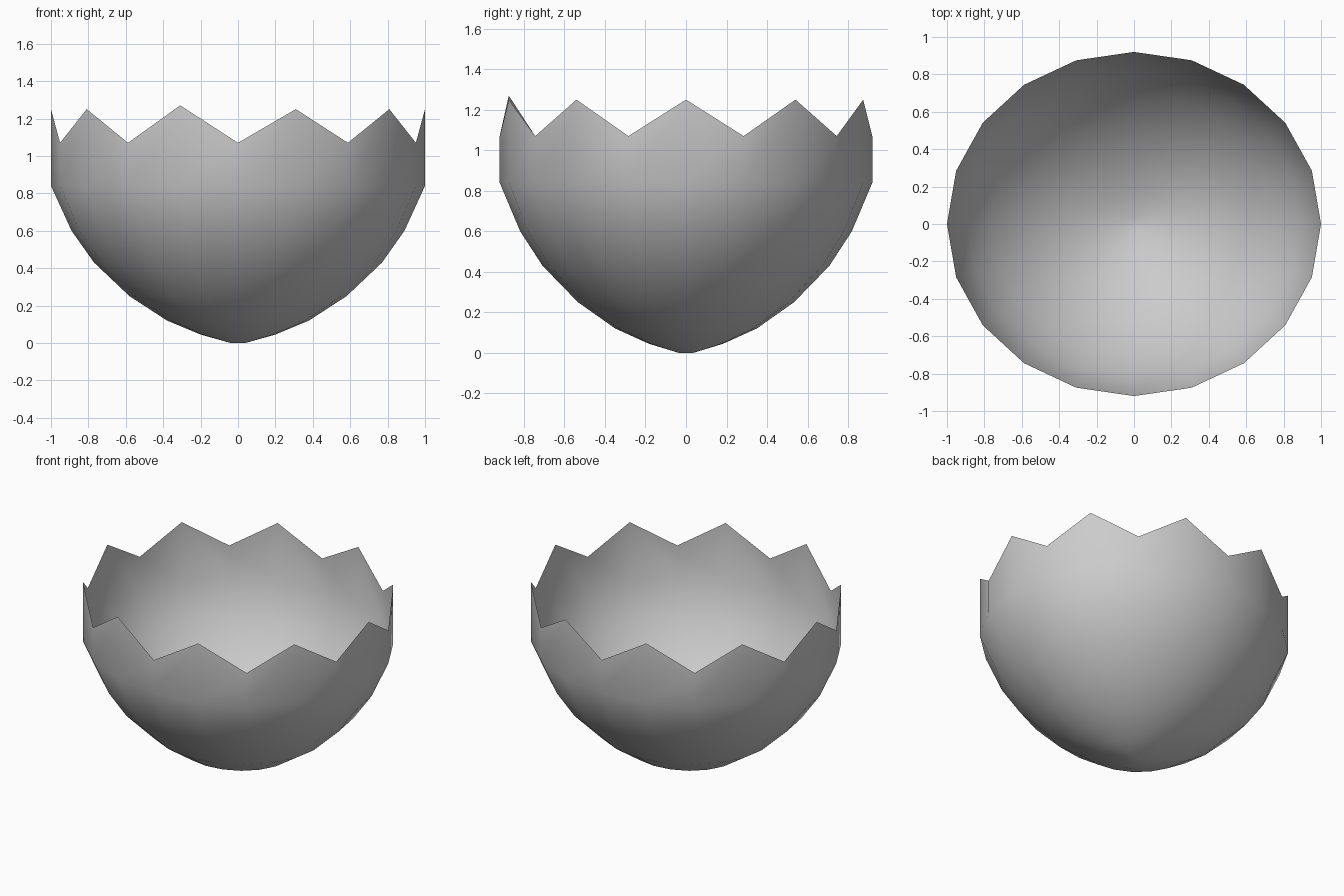
import bpy
import bmesh
from math import cos, sin, pi

if "Cube" in bpy.data.objects:
    bpy.data.objects.remove(bpy.data.objects["Cube"])

SIDES = 20
DEPTH = 0.92          # the bowl is slightly oval
VALLEY, PEAK, TALL_PEAK = 1.07, 1.25, 1.27
TALL_INDEX = 14       # one tooth stands a little higher

# Radius and height of each ring, from the bottom to the start of the wall
PROFILE = [(0.04, 0.0), (0.2, 0.045), (0.38, 0.12), (0.58, 0.25),
           (0.77, 0.43), (0.89, 0.60), (1.0, 0.84)]


def rim_height(i):
    """Zigzag broken edge: peaks on even columns, valleys on odd ones."""
    if i % 2:
        return VALLEY
    return TALL_PEAK if i == TALL_INDEX else PEAK


def make_ring(bm, radius, height):
    ring = []
    for i in range(SIDES):
        a = 2 * pi * i / SIDES
        ring.append(bm.verts.new((radius * cos(a), radius * DEPTH * sin(a), height(i))))
    return ring


# Shell material
grey = bpy.data.materials.new("shell grey")
grey.use_nodes = True
colour = (0.6, 0.6, 0.6, 1.0)
grey.diffuse_color = colour
grey.node_tree.nodes["Principled BSDF"].inputs["Base Color"].default_value = colour

# Cracked shell: rounded cup, straight wall, jagged rim
bm = bmesh.new()
rings = [make_ring(bm, r, lambda i, z=z: z) for r, z in PROFILE]
rings.append(make_ring(bm, 1.0, rim_height))
bm.faces.new(list(reversed(rings[0])))
for low, high in zip(rings, rings[1:]):
    for i in range(SIDES):
        j = (i + 1) % SIDES
        bm.faces.new((low[i], low[j], high[j], high[i]))
for face in bm.faces:
    face.smooth = True

mesh = bpy.data.meshes.new("cracked_shell")
bm.to_mesh(mesh)
bm.free()
mesh.materials.append(grey)
shell = bpy.data.objects.new("cracked_shell", mesh)
bpy.context.collection.objects.link(shell)
